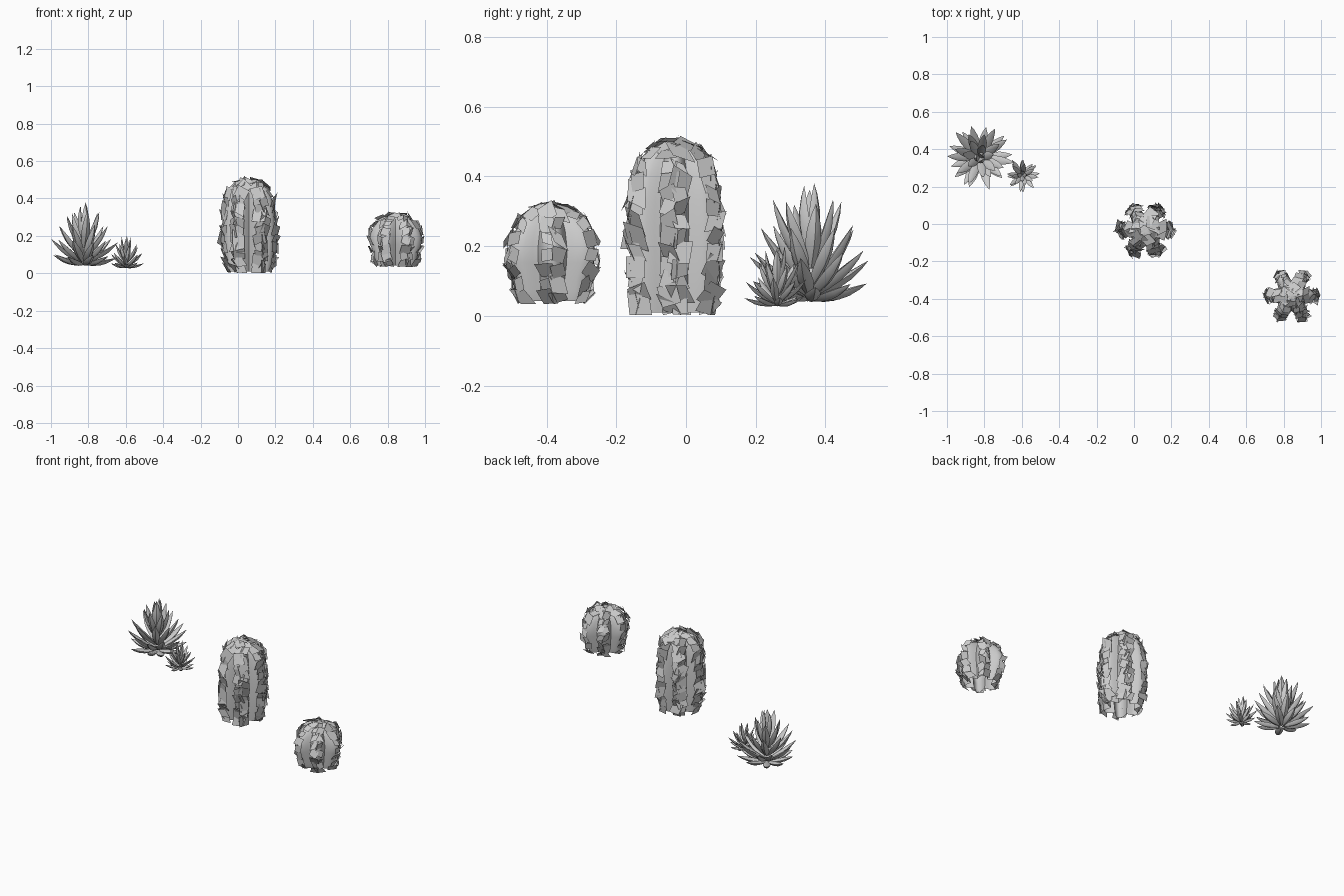
import bpy, bmesh, random
from math import sin, cos, pi, radians
from mathutils import Vector

if "Cube" in bpy.data.objects:
    bpy.data.objects.remove(bpy.data.objects["Cube"])

random.seed(7)


def finish(bm, name, loc, smooth=None):
    bmesh.ops.recalc_face_normals(bm, faces=bm.faces)
    me = bpy.data.meshes.new(name)
    bm.to_mesh(me)
    bm.free()
    ob = bpy.data.objects.new(name, me)
    ob.location = loc
    bpy.context.collection.objects.link(ob)
    if smooth:
        bpy.ops.object.select_all(action='DESELECT')
        ob.select_set(True)
        bpy.context.view_layer.objects.active = ob
        bpy.ops.object.shade_smooth_by_angle(angle=radians(smooth))
    return ob


# Ribbed body: profile of (rib radius, z), six deep ribs, open underneath
def ribbed_body(name, loc, profile, ribs=6, seg=48, groove=0.60):
    bm = bmesh.new()
    rings = []
    for r, z in profile:
        ring = []
        for i in range(seg):
            a = 2 * pi * i / seg
            k = groove + (1 - groove) * (0.5 + 0.5 * cos(ribs * a)) ** 0.8
            ring.append(bm.verts.new((r * k * cos(a), r * k * sin(a), z)))
        rings.append(ring)
    for lo, hi in zip(rings, rings[1:]):
        for i in range(seg):
            j = (i + 1) % seg
            bm.faces.new((lo[i], lo[j], hi[j], hi[i]))
    bm.faces.new(rings[-1])
    finish(bm, name, loc, 50)


# Spine cards: small tilted quads scattered along every rib crest
def spine_cards(name, loc, profile, ribs=6, step=0.04, size=0.033):
    bm = bmesh.new()
    pts = []
    for (r0, z0), (r1, z1) in zip(profile, profile[1:]):
        seg = Vector((r1 - r0, z1 - z0))
        n = max(1, round(seg.length / step))
        for k in range(n):
            t = (k + 0.5) / n
            pts.append((r0 + (r1 - r0) * t, z0 + (z1 - z0) * t, seg.normalized()))
    for rib in range(ribs):
        a = 2 * pi * rib / ribs
        radial, side, up = Vector((cos(a), sin(a), 0)), Vector((-sin(a), cos(a), 0)), Vector((0, 0, 1))
        for r, z, tan in pts:
            if r < 0.04:
                continue
            normal = radial * tan.y - up * tan.x
            along = radial * tan.x + up * tan.y
            for s in (-1, 1):
                u = (side + normal * (-s * random.uniform(0.1, 0.8))
                     + along * random.uniform(-.6, .6)).normalized()
                v = (along + normal * random.uniform(-.3, .5)
                     + side * random.uniform(-.5, .5)).normalized()
                w = size * random.uniform(0.65, 1.1)
                c = (radial * r + up * z + normal * random.uniform(.0, .01)
                     + side * s * min(0.016, r * 0.3))
                quad = [c + u * w * p + v * w * q
                        for p, q in ((-1, -1), (1, -1), (1, 1), (-1, 1))]
                for p in quad:
                    p.z = max(p.z, profile[0][1] - 0.008)
                bm.faces.new([bm.verts.new(p) for p in quad])
    finish(bm, name, loc)


# Fleshy pointed leaf, curving upward, with a keel underneath
SECTION = [(1, 0.05), (0.5, 0.3), (-0.5, 0.3), (-1, 0.05), (-0.6, -0.5), (0, -0.75), (0.6, -0.5)]
WIDTHS = [(0, 0.5), (0.2, 0.82), (0.42, 1.0), (0.62, 0.9), (0.84, 0.48)]


def add_leaf(bm, base, ang, elev, curl, length, half):
    radial, side, up = Vector((cos(ang), sin(ang), 0)), Vector((-sin(ang), cos(ang), 0)), Vector((0, 0, 1))
    pos, prev, rings = Vector(base), 0, []
    for t, w in WIDTHS + [(1, 0)]:
        e = elev + curl * (t - 0.3)
        d = radial * cos(e) + up * sin(e)
        n = up * cos(e) - radial * sin(e)
        pos = pos + d * length * (t - prev)
        prev = t
        if w:
            rings.append([bm.verts.new(pos + side * x * w * half + n * y * w * half) for x, y in SECTION])
    m = len(SECTION)
    for lo, hi in zip(rings, rings[1:]):
        for i in range(m):
            j = (i + 1) % m
            bm.faces.new((lo[i], lo[j], hi[j], hi[i]))
    tip = bm.verts.new(pos)
    for i in range(m):
        bm.faces.new((rings[-1][i], rings[-1][(i + 1) % m], tip))
    bm.faces.new(rings[0][::-1])


def rosette(name, loc, scale, rings):
    bm = bmesh.new()
    for k, (count, elev, z, length) in enumerate(rings):
        for i in range(count):
            ang = 2 * pi * (i + 0.5 * (k % 2)) / count + k * 0.25 + random.uniform(-.12, .12)
            e = radians(elev + random.uniform(-5, 5))
            r0 = 0.018 * cos(e) * scale
            add_leaf(bm, (r0 * cos(ang), r0 * sin(ang), z * scale), ang, e, radians(14),
                     length * scale * random.uniform(0.92, 1.08), 0.023 * scale)
    finish(bm, name, loc, 40)


# Tall cactus
tall = [(0.112, 0.01), (0.127, 0.08), (0.134, 0.16), (0.137, 0.25), (0.132, 0.33), (0.120, 0.40),
        (0.098, 0.45), (0.068, 0.476), (0.03, 0.487), (0.004, 0.485)]
ribbed_body("tall_cactus_body", (0.06, -0.033, 0), tall)
spine_cards("tall_cactus_spines", (0.06, -0.033, 0), tall)

# Round cactus
ball = [(0.139 * cos(t), 0.18 + 0.132 * sin(t)) for t in
        [radians(d) for d in (-72, -52, -32, -12, 8, 28, 48, 66, 80, 88)]]
ball[0] = (0.098, 0.042)
ball[1] = (0.112, 0.07)
ribbed_body("round_cactus_body", (0.843, -0.383, 0), ball)
spine_cards("round_cactus_spines", (0.843, -0.383, 0), ball, size=0.026)

# Large and small succulents: (leaf count, elevation, base height, length)
rosette("large_succulent", (-0.825, 0.355, 0), 1.0,
        [(9, 12, 0.05, 0.155), (10, 31, 0.065, 0.19), (8, 48, 0.095, 0.20),
         (7, 63, 0.14, 0.205), (3, 79, 0.185, 0.19)])
rosette("small_succulent", (-0.597, 0.26, 0), 0.54,
        [(8, 12, 0.06, 0.15), (8, 33, 0.075, 0.185), (7, 54, 0.11, 0.20), (4, 73, 0.16, 0.20)])
